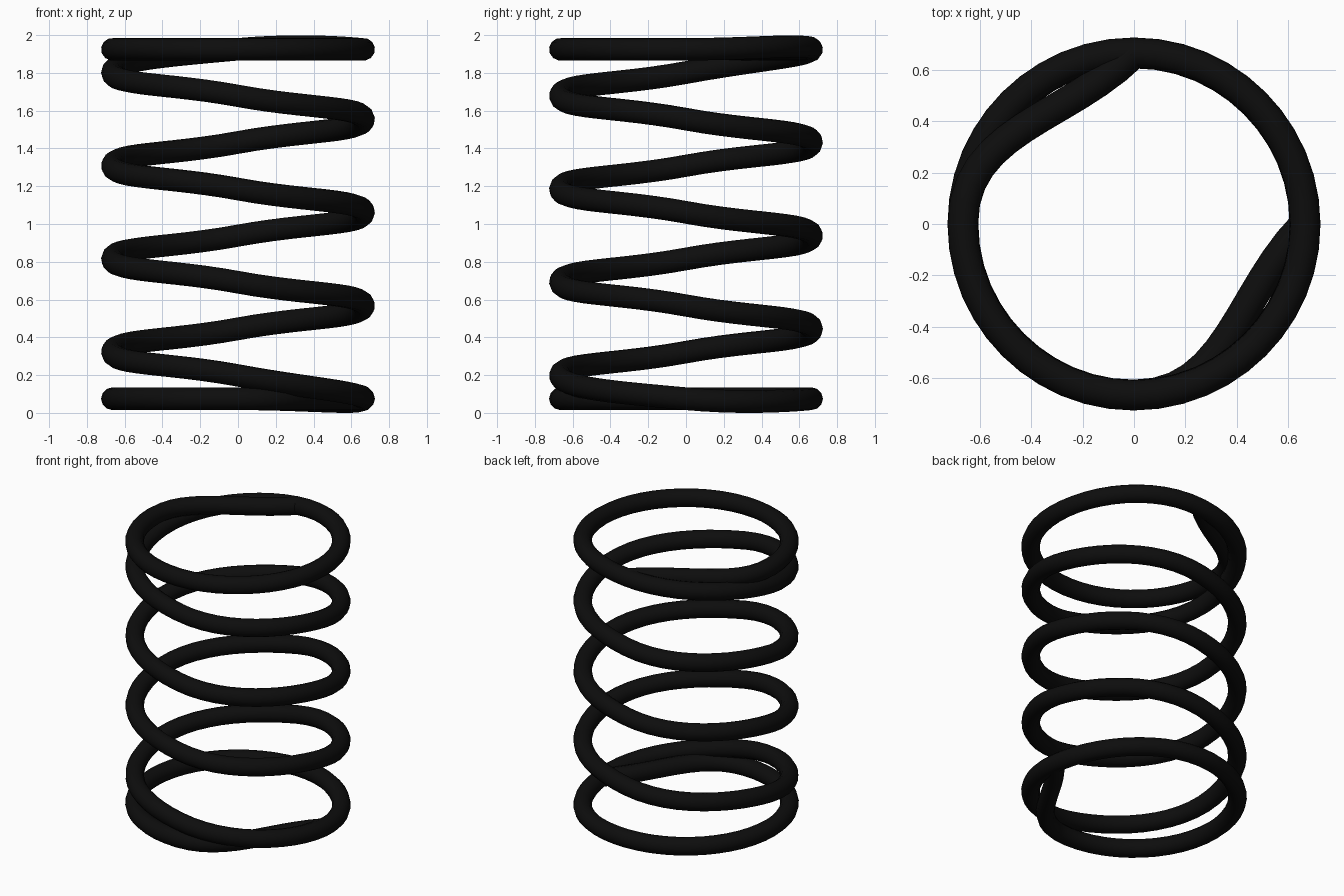
import bpy, math

if "Cube" in bpy.data.objects:
    bpy.data.objects.remove(bpy.data.objects["Cube"])

COIL_RADIUS = 0.665
WIRE_RADIUS = 0.06
Z_LOW, Z_HIGH = 0.075, 1.925
QUARTERS = 15          # rising part: 3.75 turns
FLAT = 4               # one flat turn at each end

# Wire path: a smooth curve with one point per quarter turn, rising clockwise
curve = bpy.data.curves.new("spring_path", 'CURVE')
curve.dimensions = '3D'
curve.resolution_u = 12
curve.bevel_depth = WIRE_RADIUS
curve.bevel_resolution = 4
curve.use_fill_caps = True

spline = curve.splines.new('BEZIER')
spline.bezier_points.add(QUARTERS + 2 * FLAT)
for i, p in enumerate(spline.bezier_points):
    k = i - FLAT
    t = min(max(k / QUARTERS, 0), 1)
    a = -k * math.pi / 2
    p.handle_left_type = p.handle_right_type = 'AUTO'
    p.co = (COIL_RADIUS * math.cos(a), COIL_RADIUS * math.sin(a),
            Z_LOW + (Z_HIGH - Z_LOW) * t)

# Black wire material
black = bpy.data.materials.new("black")
black.diffuse_color = (0.004, 0.004, 0.004, 1)
black.use_nodes = True
black.node_tree.nodes["Principled BSDF"].inputs["Base Color"].default_value = black.diffuse_color
curve.materials.append(black)

# Turn the path into the finished coil mesh
path = bpy.data.objects.new("spring_path", curve)
bpy.context.collection.objects.link(path)
bpy.context.view_layer.update()
deps = bpy.context.evaluated_depsgraph_get()
mesh = bpy.data.meshes.new_from_object(path.evaluated_get(deps))
bpy.data.objects.remove(path)

spring = bpy.data.objects.new("coil_spring", mesh)
bpy.context.collection.objects.link(spring)
if not mesh.materials:
    mesh.materials.append(black)
bpy.context.view_layer.objects.active = spring
spring.select_set(True)
bpy.ops.object.shade_smooth_by_angle(angle=math.radians(40))
